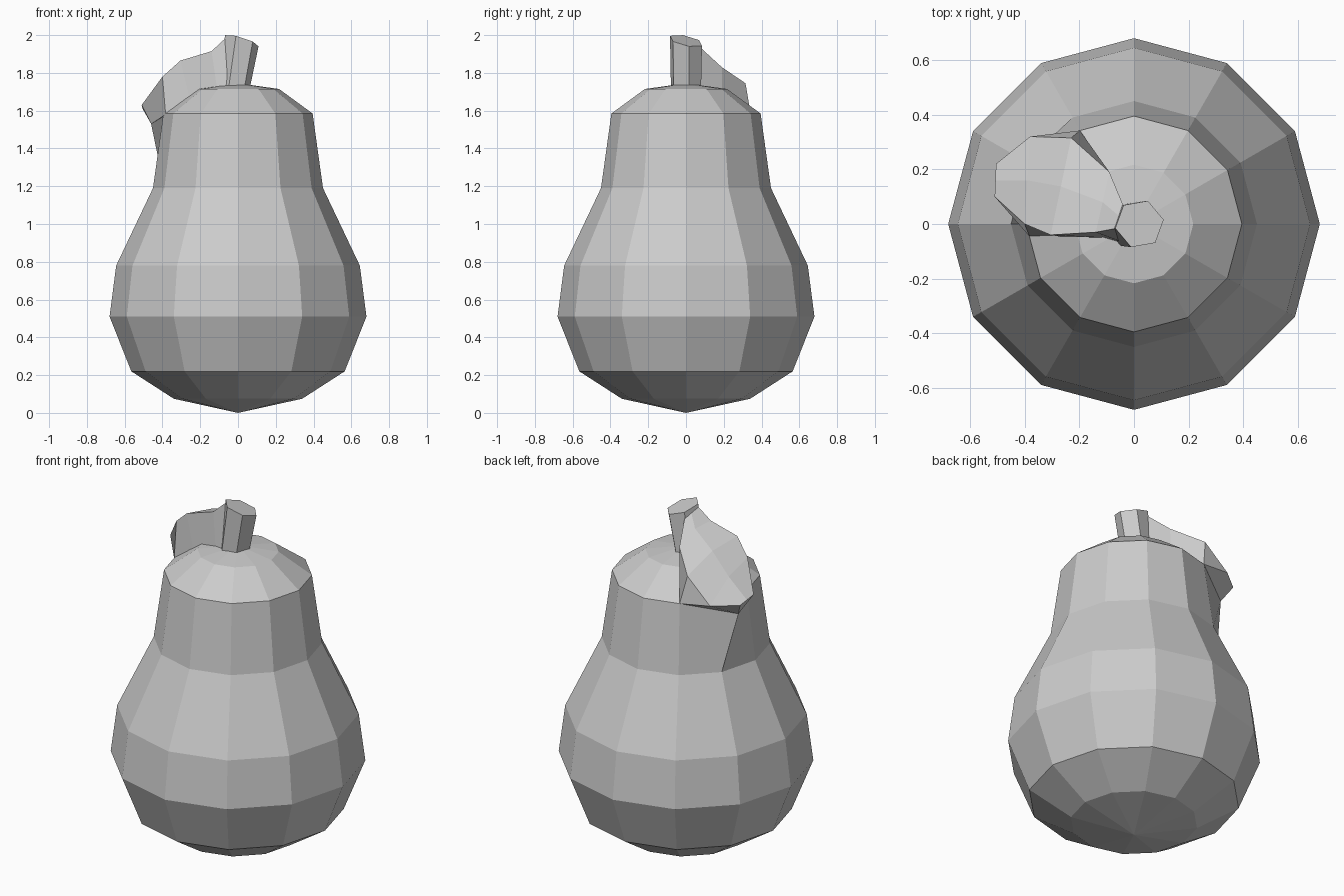
import bpy, bmesh
from math import cos, sin, radians, tau
from mathutils import Vector

if "Cube" in bpy.data.objects:
    bpy.data.objects.remove(bpy.data.objects["Cube"])


def make_object(name, bm):
    bmesh.ops.remove_doubles(bm, verts=bm.verts, dist=0.0005)
    bmesh.ops.recalc_face_normals(bm, faces=bm.faces)
    mesh = bpy.data.meshes.new(name)
    bm.to_mesh(mesh)
    bm.free()
    obj = bpy.data.objects.new(name, mesh)
    bpy.context.collection.objects.link(obj)
    return obj


def loft(bm, sections):
    """Join closed sections with quads; returns the vertex rings."""
    rings = [[bm.verts.new(p) for p in s] for s in sections]
    for a, b in zip(rings, rings[1:]):
        n = len(a)
        for i in range(n):
            j = (i + 1) % n
            bm.faces.new((a[i], a[j], b[j], b[i]))
    return rings


def fan(bm, ring, point):
    tip = bm.verts.new(point)
    for i in range(len(ring)):
        bm.faces.new((ring[i], ring[(i + 1) % len(ring)], tip))


def circle(r, z, n, phase=0.0, cx=0.0):
    angles = [phase + tau * i / n for i in range(n)]
    return [Vector((cx + r * cos(a), r * sin(a), z)) for a in angles]


# Pear-shaped body: twelve-sided lathe
PROFILE = [(0.34, 0.075), (0.565, 0.22), (0.68, 0.51), (0.645, 0.78),
           (0.45, 1.19), (0.395, 1.585), (0.217, 1.715)]
bulge_point = Vector((-0.46, 0.17, 1.53))
bm = bmesh.new()
rings = loft(bm, [circle(r, z, 12) for r, z in PROFILE])
fan(bm, rings[0], (0, 0, 0))
fan(bm, rings[-1], (0, 0, 1.745))
# One shoulder corner is pulled out to meet the leaf tip
rings[5][5].co = bulge_point
make_object("body", bm)

# Stem: leaning hexagonal prism with a slanted cut
bm = bmesh.new()
base = circle(0.085, 1.725, 6, radians(10), -0.02)
top = circle(0.09, 1.97, 6, radians(10), 0.02)
for p in top:
    p.z -= 0.3 * (p.x - 0.02) + 0.2 * p.y
rings = loft(bm, [base, top])
bm.faces.new(rings[0])
bm.faces.new(rings[1])
make_object("stem", bm)

# Leaf: solid drooping loft; front edge, back edge, back foot, front foot
LEAF = [
    [(-0.065, -0.016, 1.985), (-0.04, 0.07, 1.94), (-0.05, 0.08, 1.72), (-0.02, -0.075, 1.73)],
    [(-0.14, -0.03, 1.915), (-0.09, 0.19, 1.83), (-0.10, 0.19, 1.69), (-0.11, -0.05, 1.71)],
    [(-0.305, -0.04, 1.865), (-0.23, 0.315, 1.745), (-0.198, 0.342, 1.585), (-0.25, -0.05, 1.64)],
    [(-0.40, 0.0, 1.78), (-0.38, 0.32, 1.61), (-0.198, 0.342, 1.585), (-0.383, -0.045, 1.58)],
    [(-0.51, 0.10, 1.63), (-0.505, 0.22, 1.61), bulge_point, bulge_point],
]
bm = bmesh.new()
sections = []
for front, back, back_foot, front_foot in LEAF:
    mid = (Vector(front) + Vector(back)) / 2
    if 0 < len(sections) < 4:
        mid.z += 0.03
    sections.append([front, mid, back, back_foot, front_foot])
rings = loft(bm, sections)
bm.faces.new(rings[0])
bm.faces.new(rings[-1])
make_object("leaf", bm)
